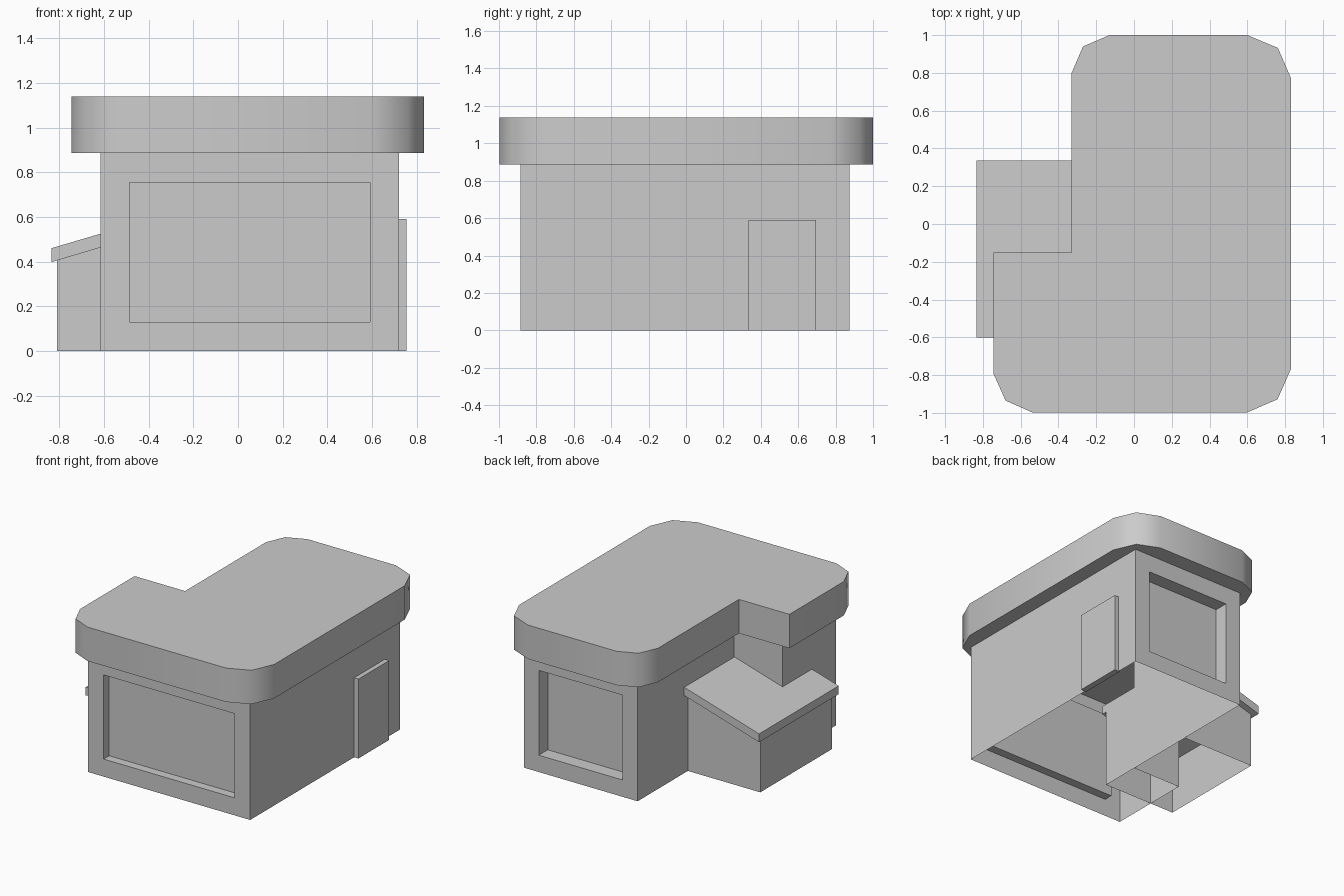
import bpy, bmesh, math

if "Cube" in bpy.data.objects:
    bpy.data.objects.remove(bpy.data.objects["Cube"])


def finish(name, bm):
    bmesh.ops.remove_doubles(bm, verts=bm.verts, dist=0.0005)
    bmesh.ops.recalc_face_normals(bm, faces=bm.faces)
    mesh = bpy.data.meshes.new(name)
    bm.to_mesh(mesh)
    bm.free()
    obj = bpy.data.objects.new(name, mesh)
    bpy.context.collection.objects.link(obj)
    return obj


def poly(bm, pts):
    return bm.faces.new([bm.verts.new(p) for p in pts])


def prism(name, pts, offset):
    """Closed solid: a polygon swept along an offset."""
    bm = bmesh.new()
    face = poly(bm, pts)
    ext = bmesh.ops.extrude_face_region(bm, geom=[face], use_keep_orig=True)
    verts = [g for g in ext["geom"] if isinstance(g, bmesh.types.BMVert)]
    bmesh.ops.translate(bm, verts=verts, vec=offset)
    return finish(name, bm)


def window_wall(bm, x0, x1, y, height, win, depth):
    """Wall facing along y with a recessed window panel."""
    def rect(a, b, c, d, yy):
        return [(a, yy, c), (b, yy, c), (b, yy, d), (a, yy, d)]
    a, b, c, d = win
    loops = [rect(x0, x1, 0, height, y), rect(a, b, c, d, y),
             rect(a, b, c, d, y + depth)]
    for outer, inner in zip(loops, loops[1:]):
        for i in range(4):
            j = (i + 1) % 4
            poly(bm, [outer[i], outer[j], inner[j], inner[i]])
    poly(bm, loops[-1])


# Main walls: L-shaped shell, open underneath, windows front and back
H = 0.887
bm = bmesh.new()
window_wall(bm, -0.615, 0.72, -0.885, H, (-0.485, 0.59, 0.13, 0.755), 0.065)
window_wall(bm, -0.215, 0.72, 0.875, H, (-0.09, 0.597, 0.125, 0.755), -0.105)
sides = [[(0.72, -0.885), (0.72, 0.875)],
         [(-0.215, 0.875), (-0.215, -0.255)],
         [(-0.215, -0.255), (-0.615, -0.255)],
         [(-0.615, -0.255), (-0.615, -0.885)]]
for p, q in sides:
    poly(bm, [(*p, 0), (*q, 0), (*q, H), (*p, H)])
finish("main_walls", bm)

# Overhanging flat roof with faceted outer corners
outline = [(-0.745, -0.79), (-0.68, -0.935), (-0.54, -0.997), (0.6, -0.997),
           (0.76, -0.928), (0.832, -0.765), (0.832, 0.77), (0.762, 0.932),
           (0.6, 1.0), (-0.13, 1.0), (-0.27, 0.94), (-0.33, 0.8),
           (-0.33, -0.15), (-0.745, -0.15)]
roof = prism("roof", [(x, y, 0.887) for x, y in outline], (0, 0, 0.252))

# Door panel
prism("door", [(0.71, 0.335, 0), (0.755, 0.335, 0), (0.755, 0.695, 0),
               (0.71, 0.695, 0)], (0, 0, 0.59))

# Side annex: walls with a sloping top, open underneath
bm = bmesh.new()
corners = [(-0.81, -0.555, 0.41), (-0.217, -0.555, 0.585),
           (-0.217, 0.285, 0.585), (-0.81, 0.285, 0.41)]
for i in range(4):
    (x, y, z), (u, v, w) = corners[i], corners[(i + 1) % 4]
    poly(bm, [(x, y, 0), (u, v, 0), (u, v, w), (x, y, z)])
finish("annex_walls", bm)

# Sloping annex roof slab
prism("annex_roof", [(-0.835, -0.6, 0.398), (-0.22, -0.6, 0.581),
                     (-0.22, -0.6, 0.642), (-0.835, -0.6, 0.46)], (0, 0.935, 0))

# Smooth only the roof's rounded corners
bpy.ops.object.select_all(action='DESELECT')
roof.select_set(True)
bpy.context.view_layer.objects.active = roof
bpy.ops.object.shade_smooth_by_angle(angle=math.radians(50))
